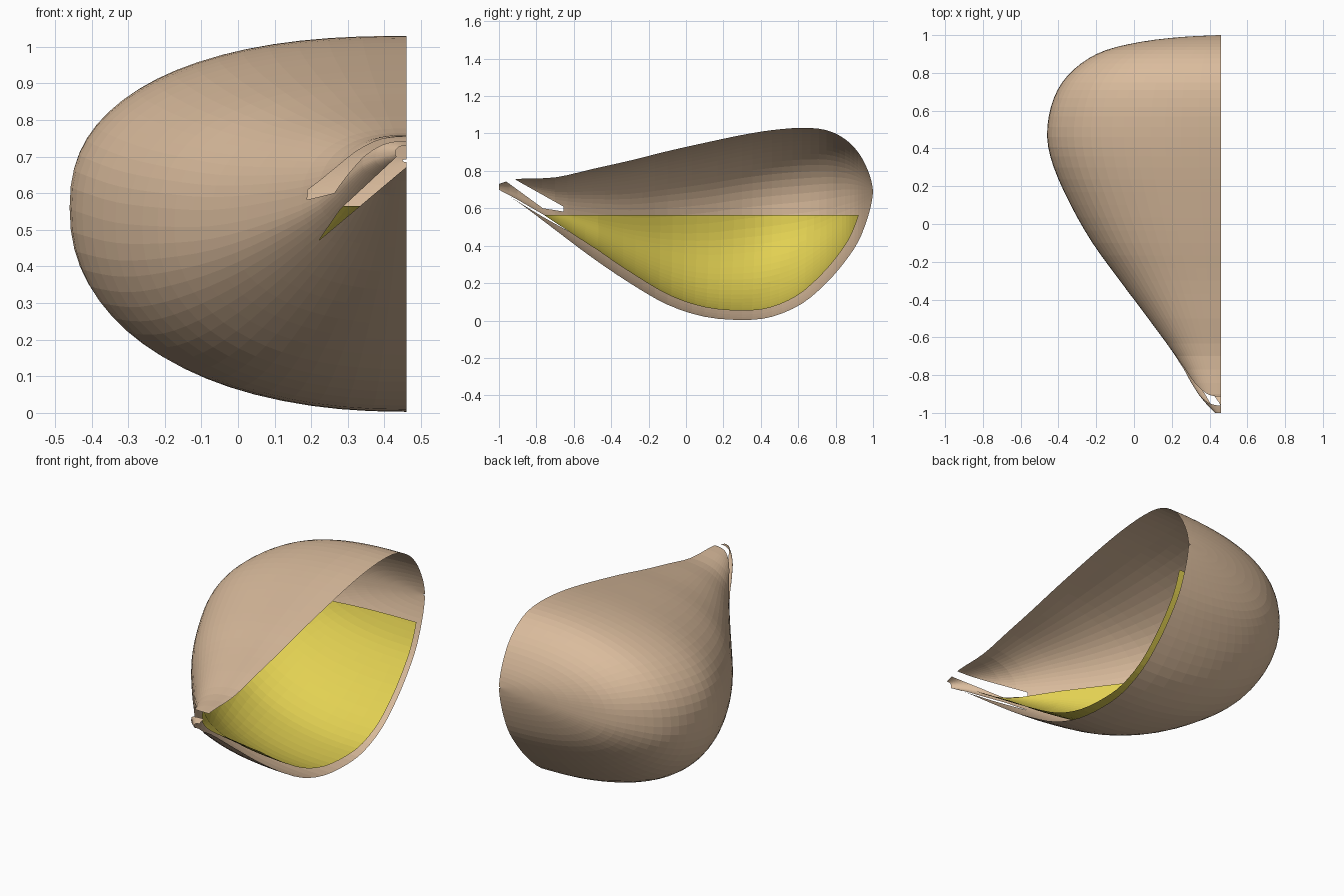
import bpy
import bmesh
import math
from mathutils import Vector

old = bpy.data.objects.get("Cube")
if old:
    bpy.data.objects.remove(old, do_unlink=True)

RIM_X = 0.46        # plane of the open side
FILL_Z = 0.565      # upper edge of the lining
GAP = 0.05          # distance from shell to lining

# Cross-section stations: y, top, bottom, widest height, half width
STATIONS = [
    (-1, .73, .69, .71, .03),
    (-.9, .757, .635, .68, .12),
    (-.7, .765, .485, .59, .24),
    (-.5, .81, .335, .54, .385),
    (-.3, .855, .2, .51, .535),
    (-.1, .905, .085, .51, .68),
    (.1, .95, .02, .52, .795),
    (.3, .992, .003, .545, .885),
    (.46, 1.018, .02, .56, .92),
    (.62, 1.03, .09, .575, .9),
    (.75, 1.018, .2, .595, .84),
    (.85, .97, .315, .62, .74),
    (.92, .9, .42, .64, .61),
    (.965, .82, .53, .66, .42),
    (.99, .75, .62, .68, .21),
    (1, .692, .685, .69, .01),
]


def make_material(name, color):
    mat = bpy.data.materials.new(name)
    mat.use_nodes = True
    mat.diffuse_color = color
    mat.node_tree.nodes["Principled BSDF"].inputs["Base Color"].default_value = color
    return mat


def spline(a, b, c, d, t):
    """Smooth curve from b to c."""
    return b + t / 2 * (c - a + t * (2 * a - 5 * b + 4 * c - d + t * (3 * (b - c) + d - a)))


def smooth_stations(steps):
    last = len(STATIONS) - 1
    rows = []
    for i in range(last):
        near = [STATIONS[min(max(k, 0), last)] for k in range(i - 1, i + 3)]
        for s in range(steps):
            rows.append([spline(*values, s / steps) for values in zip(*near)])
    rows.append(STATIONS[last])
    return rows


def section(row, sides):
    """Half oval from the bottom of the rim, round the side, to the top."""
    y, top, bottom, mid, width = row
    points = []
    for j in range(sides + 1):
        angle = math.pi * (j / sides - 0.5)
        power = 0.84 if angle > 0 else 0.9
        reach = max(math.cos(angle), 0) ** power
        rise = abs(math.sin(angle)) ** power
        height = top - mid if angle > 0 else bottom - mid
        points.append(Vector((RIM_X - width * reach, y, mid + height * rise)))
    return points


def loft(steps, sides):
    bm = bmesh.new()
    rings = [[bm.verts.new(p) for p in section(r, sides)] for r in smooth_stations(steps)]
    for a, b in zip(rings, rings[1:]):
        for j in range(sides):
            bm.faces.new((a[j], a[j + 1], b[j + 1], b[j]))
    bm.normal_update()
    return bm


def geometry(bm, faces):
    parts = set(faces)
    for face in faces:
        parts.update(face.verts)
        parts.update(face.edges)
    return list(parts)


def slice_snout(bm, point, normal):
    """Add an edge loop across the snout only."""
    faces = [f for f in bm.faces if f.calc_center_median().y < -0.55]
    bmesh.ops.bisect_plane(bm, geom=geometry(bm, faces), dist=1e-5,
                           plane_co=point, plane_no=normal)


def remove_faces(bm, rule):
    doomed = [f for f in bm.faces if rule(f.calc_center_median())]
    bmesh.ops.delete(bm, geom=doomed, context='FACES')


def finish(bm, name, mat):
    mesh = bpy.data.meshes.new(name)
    bm.to_mesh(mesh)
    bm.free()
    obj = bpy.data.objects.new(name, mesh)
    bpy.context.collection.objects.link(obj)
    mesh.materials.append(mat)


def line(start, slope):
    """Straight edge: height as a function of one coordinate."""
    return lambda v: start[1] + slope * (v - start[0])


tan = make_material("warm tan", (.7, .5, .335, 1))
yellow = make_material("soft yellow", (.76, .635, .085, 1))

# Outer shell
shell = loft(3, 36)

# Mouth opening, bounded by straight edges seen from the side
upper = ((-.66, .612), -.56)
lower = ((-.67, .585), -.16)
hook = ((-.765, .6), -.73)
for (y, z), slope in (upper, lower, hook):
    slice_snout(shell, (0, y, z), (0, -slope, 1))
for y in (-.655, -.92):
    slice_snout(shell, (0, y, 0), (0, 1, 0))
top_edge, low_edge, hook_edge = (line(*e) for e in (upper, lower, hook))


def in_mouth(c):
    if c.y > -.655 or c.z < max(low_edge(c.y), hook_edge(c.y)):
        return False
    return c.z < top_edge(c.y) or c.y < -.92


remove_faces(shell, in_mouth)

# Wedge-shaped slit beneath the lip, bounded by straight edges seen from the front
slit_low = ((.22, .47), .84)
slit_corner = ((.22, .47), 1.45)
slit_high = ((.28, .557), .93)
for (x, z), slope in (slit_low, slit_corner, slit_high):
    slice_snout(shell, (x, 0, z), (-slope, 0, 1))
below, corner, above = (line(*e) for e in (slit_low, slit_corner, slit_high))


def in_slit(c):
    return c.y < -.6 and c.x > .22 and below(c.x) < c.z < min(corner(c.x), above(c.x))


remove_faces(shell, in_slit)
finish(shell, "outer_shell", tan)

# Inner lining, set in from the shell and open at the top
lining = loft(3, 36)
moves = [(v, v.normal.copy()) for v in lining.verts]
for v, normal in moves:
    on_rim = v.co.x > RIM_X - 1e-4
    inset = GAP * min(1, max(.3, (v.co.y + 1.1) / .6))
    v.co -= normal * inset
    v.co.x = RIM_X if on_rim else min(v.co.x, RIM_X)
remove_faces(lining, lambda c: c.y < -.86)
bmesh.ops.bisect_plane(lining, geom=geometry(lining, list(lining.faces)), dist=1e-5,
                       plane_co=(0, 0, FILL_Z), plane_no=(0, 0, 1), clear_outer=True)
finish(lining, "inner_lining", yellow)
